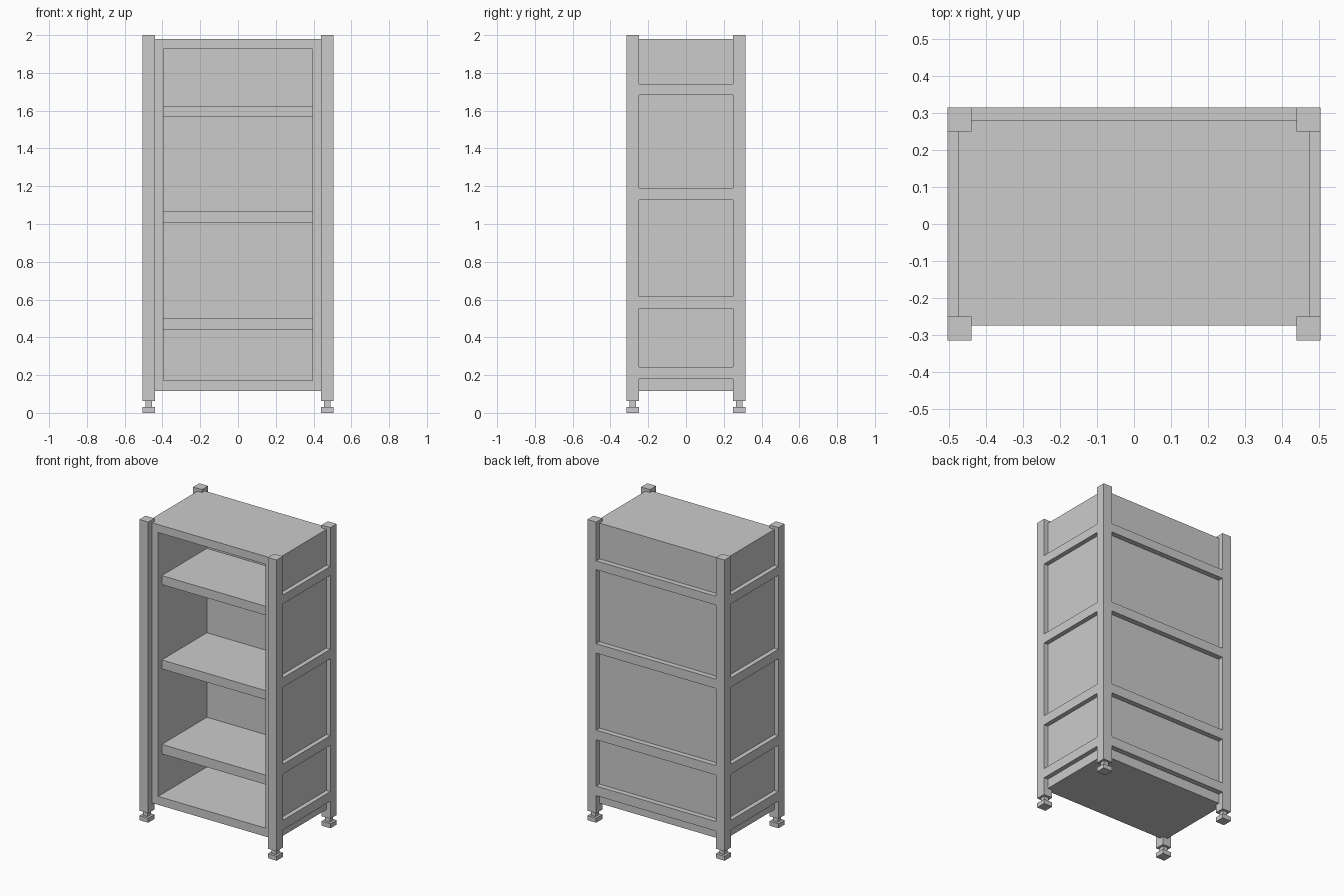
import bpy, bmesh
from mathutils import Vector

if "Cube" in bpy.data.objects:
    bpy.data.objects.remove(bpy.data.objects["Cube"])

# Overall layout
X, Y = 0.505, 0.315          # outer half sizes of the post frame
POST = 0.065                 # post width
BX, FRONT, BACK = 0.475, -0.275, 0.28   # cabinet body extents
OX, OZ0, OZ1, INNER = 0.395, 0.172, 1.927, 0.237  # front opening and depth


def link(name, bm):
    bmesh.ops.recalc_face_normals(bm, faces=bm.faces)
    mesh = bpy.data.meshes.new(name)
    bm.to_mesh(mesh)
    bm.free()
    ob = bpy.data.objects.new(name, mesh)
    bpy.context.collection.objects.link(ob)
    return ob


def add_box(bm, x, y, z):
    verts = bmesh.ops.create_cube(bm, size=1)["verts"]
    for v in verts:
        v.co = Vector(r[0] if c < 0 else r[1] for r, c in zip((x, y, z), v.co))


def box(name, x, y, z):
    bm = bmesh.new()
    add_box(bm, x, y, z)
    return link(name, bm)


def span(c, half):
    return (c - half, c + half)


# Cabinet body: solid block with the front face inset and pushed inwards
bm = bmesh.new()
add_box(bm, (-BX, BX), (FRONT, BACK), (0.116, 1.98))
bm.normal_update()
front = min(bm.faces, key=lambda f: f.calc_center_median().y)
bmesh.ops.inset_region(bm, faces=[front], thickness=0.05)
for v in front.verts:
    v.co.x = OX if v.co.x > 0 else -OX
    v.co.z = OZ1 if v.co.z > 1 else OZ0
pushed = bmesh.ops.extrude_discrete_faces(bm, faces=[front])["faces"][0]
for v in pushed.verts:
    v.co.y = INNER
link("cabinet_body", bm)

# Shelves, set slightly behind the front edge
for i, z in enumerate([(0.44, 0.503), (1.005, 1.065), (1.566, 1.626)]):
    box(f"shelf_{i + 1}", (-OX, OX), (-0.236, INNER), z)

# Corner posts with levelling feet
for sx, side in ((-1, "left"), (1, "right")):
    for sy, end in ((-1, "front"), (1, "back")):
        cx, cy = sx * (X - POST / 2), sy * (Y - POST / 2)
        tag = f"{end}_{side}"
        box(f"post_{tag}", span(cx, POST / 2), span(cy, POST / 2), (0.063, 2))
        box(f"foot_stem_{tag}", span(cx, 0.017), span(cy, 0.017), (0.03, 0.063))
        box(f"foot_pad_{tag}", span(cx, POST / 2), span(cy, POST / 2), (0, 0.03))

# Horizontal rails flush with the posts on both sides and the back
for i, z in enumerate([(0.18, 0.244), (0.552, 0.616), (1.128, 1.191), (1.683, 1.742)]):
    box(f"side_rail_left_{i + 1}", (-X, -BX), (POST - Y, Y - POST), z)
    box(f"side_rail_right_{i + 1}", (BX, X), (POST - Y, Y - POST), z)
    box(f"back_rail_{i + 1}", (POST - X, X - POST), (BACK, Y), z)
